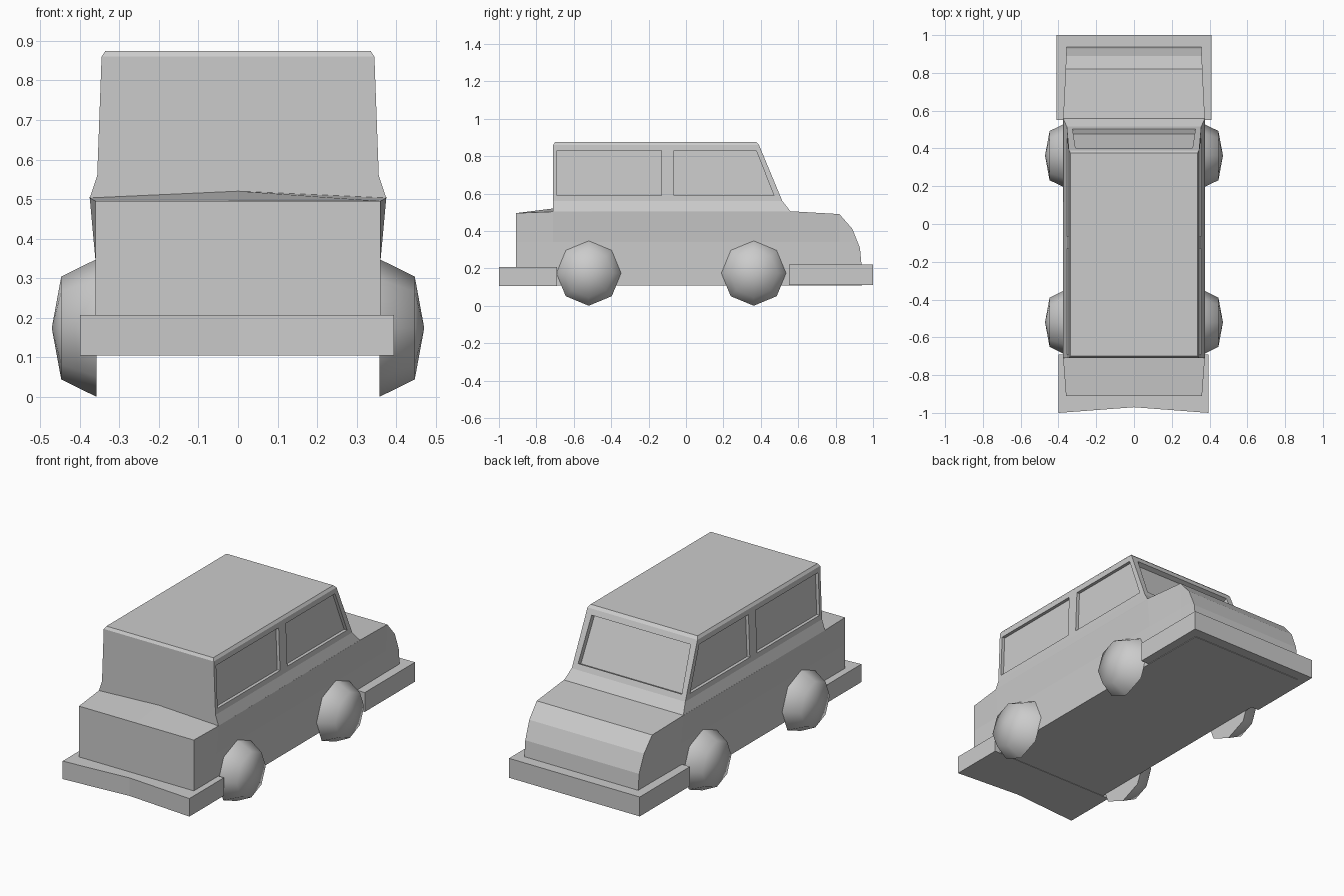
import bpy, bmesh, math
from mathutils import Vector

if "Cube" in bpy.data.objects:
    bpy.data.objects.remove(bpy.data.objects["Cube"])


def loft(name, rings):
    """Skin a list of equal-length rings and cap both ends."""
    bm = bmesh.new()
    vs = [[bm.verts.new(p) for p in r] for r in rings]
    n = len(rings[0])
    for a, b in zip(vs, vs[1:]):
        for i in range(n):
            j = (i + 1) % n
            bm.faces.new((a[i], a[j], b[j], b[i]))
    bm.faces.new(vs[0])
    bm.faces.new(vs[-1])
    bmesh.ops.remove_doubles(bm, verts=bm.verts, dist=0.0005)
    bmesh.ops.recalc_face_normals(bm, faces=bm.faces)
    me = bpy.data.meshes.new(name)
    bm.to_mesh(me)
    bm.free()
    ob = bpy.data.objects.new(name, me)
    bpy.context.collection.objects.link(ob)
    return ob


def prism(name, pts, start, end):
    """Extrude an outline between two offsets."""
    return loft(name, [[Vector(p) + Vector(o) for p in pts] for o in (start, end)])


def activate(ob):
    bpy.ops.object.select_all(action='DESELECT')
    ob.select_set(True)
    bpy.context.view_layer.objects.active = ob


def carve(ob, cutter):
    mod = ob.modifiers.new("recess", 'BOOLEAN')
    mod.operation = 'DIFFERENCE'
    mod.solver = 'EXACT'
    mod.object = cutter
    activate(ob)
    bpy.ops.object.modifier_apply(modifier=mod.name)
    bpy.data.objects.remove(cutter, do_unlink=True)


# Lower body: cross-sections along y (y, half width, top half width, top z, ridge z)
sections = [(-.91, .36, .36, .495, .495), (-.71, .36, .375, .503, .52),
            (.56, .36, .375, .505, .505), (.82, .357, .362, .49, .49),
            (.89, .357, .36, .41, .41), (.93, .357, .357, .31, .31),
            (.94, .357, .357, .20, .20)]
rings = []
for y, w, wt, z, ridge in sections:
    mid = min(.34, z - .05)
    rings.append([(-w, y, .107), (w, y, .107), (w, y, mid), (wt, y, z),
                  (0, y, ridge), (-wt, y, z), (-w, y, mid)])
loft("lower_body", rings)

# Cabin: horizontal rings (z, half width, back y, front y)
levels = [(.47, .37, -.71, .54), (.503, .375, -.71, .56), (.56, .356, -.71, .515),
          (.86, .345, -.71, .39), (.875, .335, -.70, .375)]
cabin = loft("cabin", [[(-w, b, z), (w, b, z), (w, f, z), (-w, f, z)]
                       for z, w, b, f in levels])

# Recessed side windows following the tilt of the cabin sides
rear_win = [(-.69, .59), (-.13, .59), (-.13, .83), (-.69, .83)]
front_win = [(-.065, .59), (.47, .59), (.375, .83), (-.065, .83)]
for s in (-1, 1):
    for win in (rear_win, front_win):
        pts = [(s * (.355 - (z - .59) * .037), y, z) for y, z in win]
        carve(cabin, prism("cutter", pts, (-s * .018, 0, 0), (s * .08, 0, 0)))

# Recessed windscreen
n = Vector((0, .923, .385))
screen = [(-.325, .5025, .59), (.325, .5025, .59), (.31, .4025, .83), (-.31, .4025, .83)]
carve(cabin, prism("cutter", screen, n * -.028, n * .05))

# Bumpers
prism("notched_bumper", [(-.4, -.69, 0), (-.4, -1, 0), (0, -.97, 0), (.395, -1, 0),
                         (.395, -.69, 0)], (0, 0, .105), (0, 0, .207))
prism("windscreen_end_bumper", [(-.41, .55, 0), (.41, .55, 0), (.41, 1, 0), (-.41, 1, 0)],
      (0, 0, .11), (0, 0, .22))

# Domed eight-sided wheels
for s, side in ((-1, "left"), (1, "right")):
    for y, end in ((-.52, "front"), (.362, "back")):
        dome = [[(s * x, y + r * math.sin(k * math.pi / 4), .174 + r * math.cos(k * math.pi / 4))
                 for k in range(8)] for x, r in ((.358, .174), (.447, .13), (.471, 0))]
        wheel = loft(f"{end}_{side}_wheel", dome)
        activate(wheel)
        bpy.ops.object.shade_smooth_by_angle(angle=math.radians(62))
